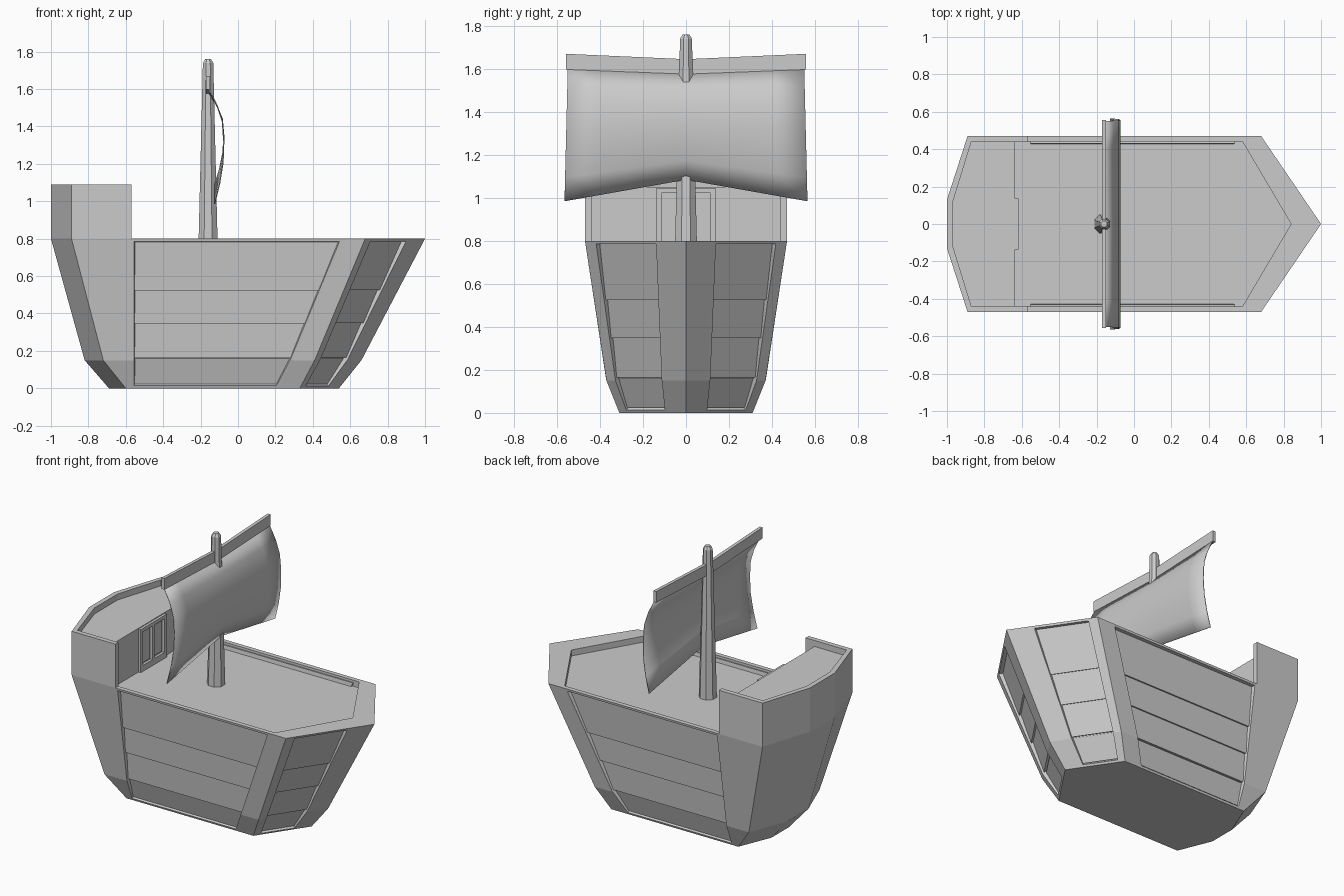
import bpy, bmesh, math
from mathutils import Vector

if "Cube" in bpy.data.objects:
    bpy.data.objects.remove(bpy.data.objects["Cube"])

# half outlines (y >= 0) per height: stern, stern corner, castle end, bow corner, bow tip
KEYS = [
    (0.00, [(-.69, .09), (-.60, .31), (-.57, .31), (.33, .31), (.54, 0)]),
    (0.15, [(-.82, .11), (-.72, .37), (-.57, .37), (.41, .37), (.66, 0)]),
    (0.80, [(-1.0, .13), (-.89, .47), (-.57, .47), (.68, .47), (1.0, 0)]),
]


def finish(name, bm):
    bmesh.ops.recalc_face_normals(bm, faces=bm.faces)
    me = bpy.data.meshes.new(name)
    bm.to_mesh(me)
    bm.free()
    ob = bpy.data.objects.new(name, me)
    bpy.context.collection.objects.link(ob)
    return ob


def loft(bm, rings):
    """Skin closed rings of equal size and cap both ends; returns side faces per band."""
    vs = [[bm.verts.new(p) for p in r] for r in rings]
    n = len(vs[0])
    bands = [[bm.faces.new((a[i], a[(i + 1) % n], b[(i + 1) % n], b[i])) for i in range(n)]
             for a, b in zip(vs, vs[1:])]
    bm.faces.new(vs[0][::-1])
    bm.faces.new(vs[-1])
    return bands


def prism(name, outline, z0, z1):
    bm = bmesh.new()
    loft(bm, [[(x, y, z) for x, y in outline] for z in (z0, z1)])
    return finish(name, bm)


def box(name, x0, x1, y0, y1, z0, z1):
    return prism(name, [(x0, y0), (x1, y0), (x1, y1), (x0, y1)], z0, z1)


def mirrored(half):
    return half + [(x, -y) for x, y in reversed(half) if y > 1e-6]


def split_half(pts):
    """Add the frame edges either side of the bow corner and beside the stem."""
    a, b, c, d, e = [Vector(p) for p in pts]
    return [a, b, c, d - Vector((.115, 0)), d, d.lerp(e, .08), d.lerp(e, .73), e]


def half_ring(z):
    for (z0, p0), (z1, p1) in zip(KEYS, KEYS[1:]):
        if z <= z1:
            t = (z - z0) / (z1 - z0)
            return split_half([Vector(p).lerp(Vector(q), t) for p, q in zip(p0, p1)])


# hull with rail, sunken deck and recessed plank panels
rail = split_half([(-.97, .12), (-.87, .44), (-.57, .44), (.58, .44), (.84, 0)])
ring = lambda half, z: [(x, y, z) for x, y in mirrored([tuple(v) for v in half])]
bm = bmesh.new()
bands = loft(bm, [ring(half_ring(0), 0), ring(half_ring(.15), .15), ring(half_ring(.8), .8),
                  ring(rail, .8), ring(rail, .76)])
bmesh.ops.recalc_face_normals(bm, faces=bm.faces)
panels = [[bands[0][i], bands[1][i]] for i in (2, 5, 8, 11)]
for faces in panels:
    bmesh.ops.inset_region(bm, faces=faces, thickness=.015, depth=0, use_even_offset=True)
    bmesh.ops.inset_region(bm, faces=faces, thickness=.006, depth=-.03, use_even_offset=True)
finish("hull", bm)


# overlapping planks in the side and bow panels
def plank(name, i, z0, z1, side):
    def p(k, z):
        v = half_ring(z)[k]
        return Vector((v.x, v.y, z))
    lo0, lo1, hi0, hi1 = p(i, z0), p(i + 1, z0), p(i, z1), p(i + 1, z1)
    along = (lo1 - lo0).normalized()
    n = along.cross(hi0 - lo0).normalized()
    if n.y < 0:
        n = -n
    m = along * .017
    lo0, hi0, lo1, hi1 = lo0 + m, hi0 + m, lo1 - m, hi1 - m
    back = [v - n * .036 for v in (lo0, lo1, hi1, hi0)]
    front = [lo0 - n * .011, lo1 - n * .011, hi1 - n * .023, hi0 - n * .023]
    bm = bmesh.new()
    loft(bm, [[(v.x, v.y * side, v.z) for v in r] for r in (back, front)])
    finish(name, bm)


for side in (1, -1):
    for part, i in (("side_plank", 2), ("bow_plank", 5)):
        for z0, z1 in ((.018, .15), (.16, .345), (.345, .52), (.52, .78)):
            plank(part, i, z0, z1, side)

# stern castle: U-shaped wall around a cabin block
outer = mirrored([(-.57, .47), (-.89, .47), (-1, .13)])
inner = mirrored([(-.57, .438), (-.87, .438), (-.968, .12)])
prism("castle_wall", outer + inner[::-1], .8, 1.09)
prism("cabin", mirrored([(-.635, .44), (-.872, .44), (-.97, .122)]), .75, 1.05)

# cabin door: raised frame with two leaves
for y in (-.125, 0, .125):
    box("door_post", -.64, -.618, y - .012, y + .012, .76, 1.045)
box("door_lintel", -.64, -.618, -.137, .137, 1.022, 1.045)
box("door_sill", -.64, -.618, -.137, .137, .76, .8)
for s in (1, -1):
    box("door_leaf", -.64, -.629, s * .0625 - .04, s * .0625 + .04, .81, 1.012)

# eight-sided tapered mast
bm = bmesh.new()
loft(bm, [[(-.16 + r * math.cos(a), r * math.sin(a), z)
           for a in [math.pi / 8 + k * math.pi / 4 for k in range(8)]]
          for z, r in ((.75, .056), (1.74, .03), (1.76, .017))])
finish("mast", bm)

# yard: flat bar sagging to the middle
bm = bmesh.new()
loft(bm, [[(x, y, z + .025 * abs(y) / .56) for x, z in
           ((-.172, 1.572), (-.15, 1.572), (-.15, 1.645), (-.172, 1.645))]
          for y in (-.557, 0, .557)])
finish("yard", bm)

# billowing sail with arched foot
bm = bmesh.new()
profile = [(0, -.155), (.14, -.112), (.28, -.084), (.46, -.076), (.64, -.08), (.82, -.098), (1, -.125)]
rows = []
for t, x in profile:
    row = []
    for k in range(9):
        u = k / 4 - 1
        top, foot = 1.578 + .022 * abs(u), 1.085 - .1 * abs(u)
        row.append(bm.verts.new((x, u * (.55 + .015 * t), top + (foot - top) * t)))
    rows.append(row)
for a, b in zip(rows, rows[1:]):
    for k in range(8):
        bm.faces.new((a[k], b[k], b[k + 1], a[k + 1]))
sail = finish("sail", bm)
mod = sail.modifiers.new("thickness", 'SOLIDIFY')
mod.thickness = .006
mod.offset = 0
bpy.context.view_layer.objects.active = sail
sail.select_set(True)
bpy.ops.object.shade_smooth_by_angle(angle=math.radians(35))
